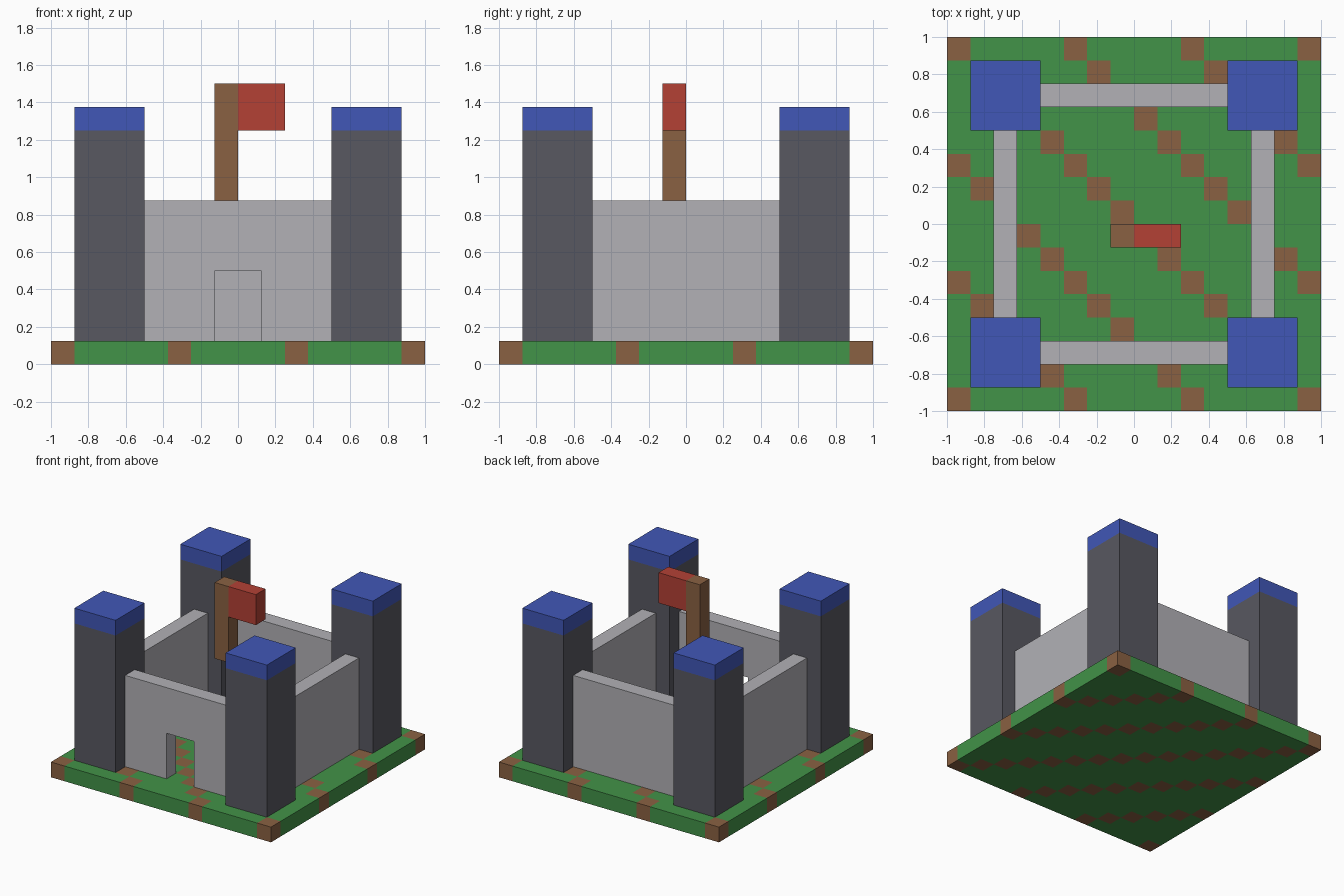
import bpy
import bmesh
import math
from mathutils import Vector

if "Cube" in bpy.data.objects:
    bpy.data.objects.remove(bpy.data.objects["Cube"], do_unlink=True)

U = 0.125   # size of one block
N = 16      # blocks along each side of the ground


def material(name, rgb):
    linear = [((c / 255 + 0.055) / 1.055) ** 2.4 for c in rgb] + [1.0]
    mat = bpy.data.materials.new(name)
    mat.use_nodes = True
    mat.diffuse_color = linear
    bsdf = next(n for n in mat.node_tree.nodes if n.type == "BSDF_PRINCIPLED")
    bsdf.inputs["Base Color"].default_value = linear
    return mat


grass = material("grass green", (66, 147, 72))
earth = material("earth brown", (138, 97, 66))
wall_grey = material("wall grey", (178, 177, 182))
tower_grey = material("tower dark grey", (88, 88, 97))
roof_blue = material("roof blue", (65, 87, 183))
flag_red = material("flag red", (179, 65, 53))


def finish(name, bm, *mats):
    bmesh.ops.recalc_face_normals(bm, faces=bm.faces[:])
    mesh = bpy.data.meshes.new(name)
    bm.to_mesh(mesh)
    bm.free()
    for mat in mats:
        mesh.materials.append(mat)
    obj = bpy.data.objects.new(name, mesh)
    bpy.context.collection.objects.link(obj)
    return obj


def box(name, low, high, mat):
    """Box between two corners."""
    low, high = Vector(low), Vector(high)
    bm = bmesh.new()
    bmesh.ops.create_cube(bm, size=1)
    bmesh.ops.scale(bm, vec=high - low, verts=bm.verts[:])
    bmesh.ops.translate(bm, vec=(low + high) / 2, verts=bm.verts[:])
    return finish(name, bm, mat)


# Ground slab of blocks, with earth on every fifth diagonal
bm = bmesh.new()
bmesh.ops.create_grid(bm, x_segments=N, y_segments=N, size=1)
raised = bmesh.ops.extrude_face_region(bm, geom=bm.faces[:], use_keep_orig=True)
top = [v for v in raised["geom"] if isinstance(v, bmesh.types.BMVert)]
bmesh.ops.translate(bm, vec=(0, 0, U), verts=top)
for face in bm.faces:
    c = face.calc_center_median()
    i, j = (min(N - 1, math.floor((k + 1) / U)) for k in (c.x, c.y))
    face.material_index = int((i + j) % 5 == 0)
finish("ground", bm, grass, earth)

# Corner towers with flat roofs
for depth, y in (("front", -0.875), ("back", 0.5)):
    for side, x in (("right", -0.875), ("left", 0.5)):
        box(f"{depth}_{side}_tower", (x, y, U), (x + 0.375, y + 0.375, 1.25), tower_grey)
        box(f"{depth}_{side}_roof", (x, y, 1.25), (x + 0.375, y + 0.375, 1.375), roof_blue)

# Plain walls
box("back_wall", (-0.5, 0.625, U), (0.5, 0.75, 0.875), wall_grey)
box("right_wall", (-0.75, -0.5, U), (-0.625, 0.5, 0.875), wall_grey)
box("left_wall", (0.625, -0.5, U), (0.75, 0.5, 0.875), wall_grey)

# Front wall with a doorway
half = [(0.5, 0.875), (0.5, U), (0.125, U), (0.125, 0.5)]
outline = half + [(-x, z) for x, z in reversed(half)]
bm = bmesh.new()
face = bm.faces.new([bm.verts.new((x, -0.75, z)) for x, z in outline])
raised = bmesh.ops.extrude_face_region(bm, geom=[face], use_keep_orig=True)
moved = [v for v in raised["geom"] if isinstance(v, bmesh.types.BMVert)]
bmesh.ops.translate(bm, vec=(0, U, 0), verts=moved)
finish("front_wall", bm, wall_grey)

# Flag and its pole
box("flag_pole", (-U, -U, 0.875), (0, 0, 1.5), earth)
box("flag", (0, -U, 1.25), (0.25, 0, 1.5), flag_red)
